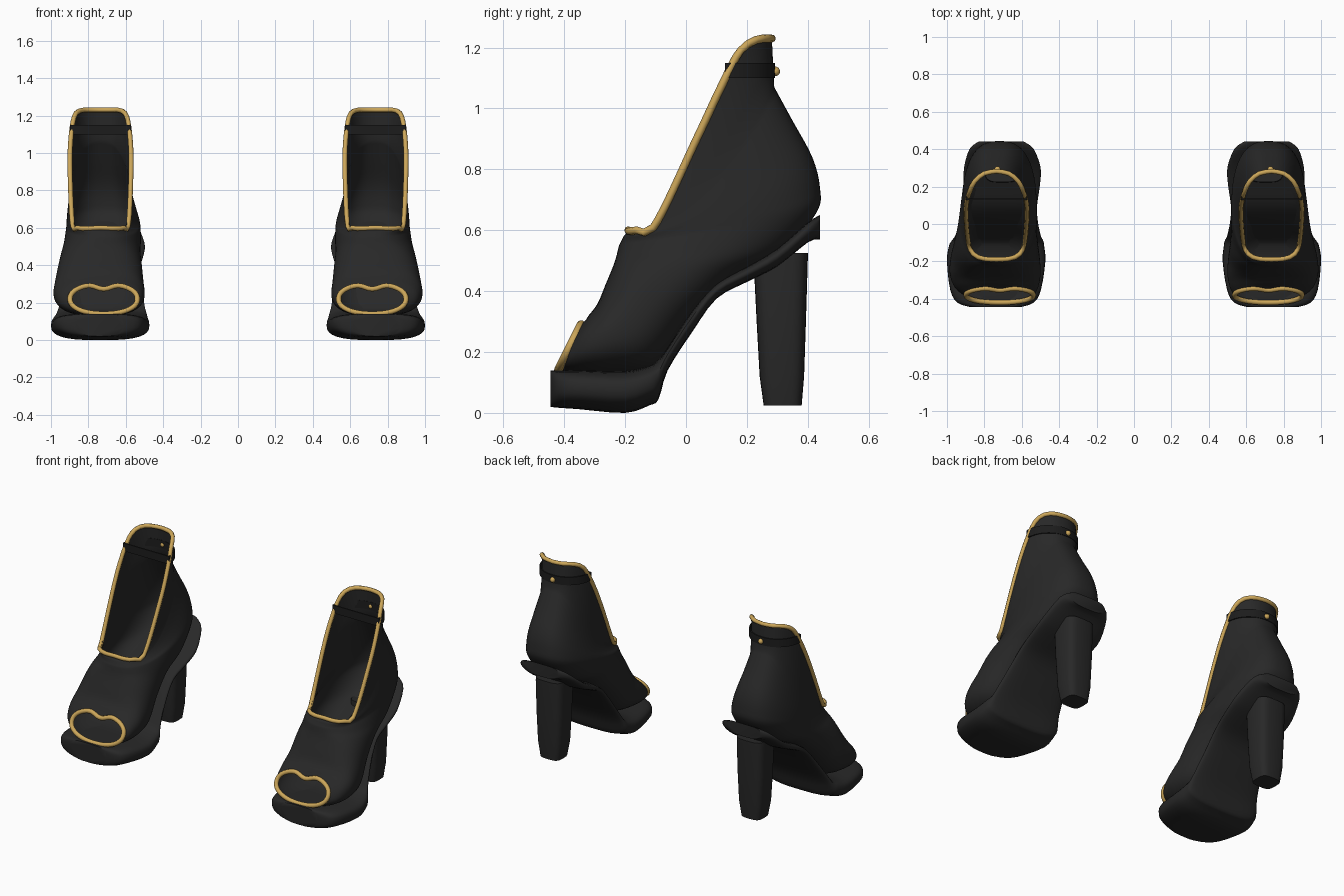
import bpy, bmesh, math
from mathutils import Vector

if "Cube" in bpy.data.objects:
    bpy.data.objects.remove(bpy.data.objects["Cube"])


def material(name, rgb):
    m = bpy.data.materials.new(name)
    m.diffuse_color = (*rgb, 1)
    m.use_nodes = True
    m.node_tree.nodes["Principled BSDF"].inputs["Base Color"].default_value = m.diffuse_color
    return m


BLACK = material("black_leather", (0.021, 0.021, 0.021))
STRAP = material("strap_black", (0.012, 0.012, 0.012))
GOLD = material("gold_trim", (0.60, 0.38, 0.10))


def finish(name, bm, mat, angle):
    bmesh.ops.remove_doubles(bm, verts=bm.verts, dist=0.0002)
    bmesh.ops.recalc_face_normals(bm, faces=bm.faces)
    for f in bm.faces:
        f.smooth = True
    me = bpy.data.meshes.new(name)
    bm.to_mesh(me)
    bm.free()
    me.set_sharp_from_angle(angle=math.radians(angle))
    me.materials.append(mat)
    ob = bpy.data.objects.new(name, me)
    bpy.context.collection.objects.link(ob)
    ob.modifiers.new("other_shoe", 'MIRROR').use_mirror_merge = False
    return ob


def skin(name, rings, mat, caps=False, angle=40):
    """Join a row of closed rings with quads."""
    bm = bmesh.new()
    rows = [[bm.verts.new(p) for p in r] for r in rings]
    for a, b in zip(rows, rows[1:]):
        n = len(a)
        for i in range(n):
            j = (i + 1) % n
            bm.faces.new((a[i], a[j], b[j], b[i]))
    if caps:
        bm.faces.new(rows[0])
        bm.faces.new(rows[-1])
    return finish(name, bm, mat, angle)


def smooth_rows(rows, steps):
    """Catmull-Rom interpolation of number tuples."""
    out = []
    for i in range(len(rows) - 1):
        p = [rows[max(0, min(len(rows) - 1, i + k))] for k in (-1, 0, 1, 2)]
        for s in range(steps):
            t = s / steps
            out.append([b + 0.5 * t * (c - a + t * (2 * a - 5 * b + 4 * c - d
                        + t * (3 * (b - c) + d - a))) for a, b, c, d in zip(*p)])
    return out + [list(rows[-1])]


def spow(v, e):
    return math.copysign(abs(v) ** e, v)


def tube(name, path, radius):
    """Round cord along a closed path."""
    mid = sum(path, Vector()) / len(path)
    rings = []
    n = len(path)
    for i, p in enumerate(path):
        t = (path[(i + 1) % n] - path[i - 1]).normalized()
        out = p - mid
        out = (out - t * out.dot(t)).normalized()
        side = t.cross(out)
        rings.append([p + radius * (out * math.cos(a) + side * math.sin(a))
                      for a in (k * math.tau / 8 for k in range(8))])
    return skin(name, rings + rings[:1], GOLD, angle=60)


# Upper: fan of sections from toe opening to ankle
# front y, front z, back y, back z, half width, centre x, sag power
SECTIONS = [
    (-0.34, 0.30, -0.42, 0.14, 0.180, 0.718, 1),
    (-0.32, 0.32, -0.36, 0.13, 0.222, 0.735, 1),
    (-0.29, 0.36, -0.24, 0.13, 0.243, 0.742, 1),
    (-0.265, 0.42, -0.10, 0.16, 0.238, 0.742, 1),
    (-0.24, 0.48, 0.02, 0.31, 0.223, 0.737, 1),
    (-0.23, 0.51, 0.16, 0.44, 0.210, 0.732, 1),
    (-0.225, 0.53, 0.32, 0.53, 0.205, 0.724, 1),
    (-0.22, 0.55, 0.43, 0.66, 0.199, 0.720, 1.2),
    (-0.215, 0.56, 0.44, 0.74, 0.196, 0.721, 1.5),
    (-0.21, 0.57, 0.415, 0.84, 0.189, 0.726, 1.8),
    (-0.205, 0.58, 0.35, 0.96, 0.179, 0.732, 2),
    (-0.20, 0.585, 0.29, 1.07, 0.169, 0.735, 2)]
N = 64


def section(s, toe=0.0):
    fy, fz, by, bz, w, c, p = s
    ring = []
    for i in range(N):
        t = math.tau * i / N
        u = (1 - spow(math.cos(t), 0.9)) / 2
        d = min(t, math.tau - t)
        u += 0.17 * toe * math.exp(-(d / 0.28) ** 2)
        ring.append(Vector((c + w * spow(math.sin(t), 0.76 + 0.19 * toe),
                            fy + (by - fy) * u, fz + (bz - fz) * u ** p)))
    return ring


# Throat opening, half loop from instep to back of ankle
HALF = [(0, -0.19, 0.60), (0.075, -0.185, 0.597), (0.125, -0.16, 0.60),
        (0.150, -0.10, 0.62), (0.163, 0.035, 0.90), (0.160, 0.11, 1.06),
        (0.143, 0.175, 1.185), (0.115, 0.23, 1.225), (0.065, 0.27, 1.23),
        (0, 0.282, 1.23)]
dense = [Vector(p) for p in smooth_rows(HALF, 12)]
dist = [0.0]
for a, b in zip(dense, dense[1:]):
    dist.append(dist[-1] + (b - a).length)
half = []
for i in range(N // 2 + 1):
    d = dist[-1] * i / (N // 2)
    k = min(range(len(dist)), key=lambda j: abs(dist[j] - d))
    half.append(dense[k])
C = Vector((0.735, 0, 0))
throat = [p + C for p in half] + [Vector((-p.x, p.y, p.z)) + C for p in half[-2:0:-1]]

rows = smooth_rows(SECTIONS, 4)
rings = [section(s, max(0, 1 - i / 4)) for i, s in enumerate(rows)]
last = rings[-1]
for k in (0.33, 0.67, 1):
    rings.append([a.lerp(b, k) for a, b in zip(last, throat)])
skin("upper", rings, BLACK, angle=60)

# Gold piping on both openings
tube("throat_piping", throat, 0.013)
tube("toe_piping", rings[0], 0.014)

# Platform, shank and heel seat as one sole
# y, bottom z, top z, half width, centre x
SOLE = [
    (-0.445, 0.02, 0.14, 0.130, 0.740), (-0.42, 0.017, 0.14, 0.205, 0.740),
    (-0.35, 0.012, 0.14, 0.243, 0.740), (-0.20, 0.00, 0.137, 0.263, 0.737),
    (-0.12, 0.025, 0.155, 0.255, 0.735), (-0.09, 0.045, 0.175, 0.245, 0.730),
    (-0.06, 0.14, 0.215, 0.228, 0.727), (0.02, 0.265, 0.335, 0.205, 0.720),
    (0.10, 0.375, 0.425, 0.195, 0.713), (0.20, 0.43, 0.48, 0.203, 0.707),
    (0.30, 0.48, 0.54, 0.205, 0.704), (0.40, 0.56, 0.625, 0.172, 0.708),
    (0.44, 0.57, 0.65, 0.122, 0.710)]
sole = []
for y, z0, z1, w, c in smooth_rows(SOLE, 3):
    ring = []
    for k in range(32):
        t = k * math.tau / 32
        top = math.sin(t) >= 0    # crisp upper edge, rounder underside
        ring.append((c + w * spow(math.cos(t), 0.5 if top else 0.65), y,
                     z0 + (z1 - z0) * (0.55 + (0.45 if top else 0.55)
                                       * spow(math.sin(t), 0.65 if top else 0.8))))
    sole.append(ring)
skin("sole", sole, BLACK, caps=True, angle=50)

# Tapered block heel with rounded corners: z, front y, back y, half width
heel = [[(0.705 + w * spow(math.cos(t), 0.55), (y0 + y1) / 2
          + (y1 - y0) / 2 * spow(math.sin(t), 0.55), z)
         for t in (k * math.tau / 24 for k in range(24))]
        for z, y0, y1, w in ((0.025, 0.255, 0.38, 0.068), (0.12, 0.242, 0.388, 0.084),
                             (0.30, 0.232, 0.394, 0.092), (0.50, 0.222, 0.40, 0.096),
                             (0.525, 0.224, 0.40, 0.094))]
skin("block_heel", heel, BLACK, caps=True, angle=50)


# Ankle strap: curved round the back, straight across the front
def strap_loop(z, grow):
    return [(0.735 + (0.156 + grow) * spow(math.cos(t), 0.95),
             0.135 - grow + (0.150 + 2 * grow) * spow(math.sin(t), 0.95), z)
            for t in (k * math.pi / 28 for k in range(29))]


band = [strap_loop(1.10, 0.007), strap_loop(1.15, 0.007),
        strap_loop(1.15, -0.001), strap_loop(1.10, -0.001)]
skin("ankle_strap", band + band[:1], STRAP)

# Gold stud at the back of the strap
bm = bmesh.new()
bmesh.ops.create_uvsphere(bm, u_segments=12, v_segments=8, radius=0.016)
bmesh.ops.translate(bm, verts=bm.verts, vec=(0.73, 0.293, 1.122))
finish("strap_stud", bm, GOLD, 40)
